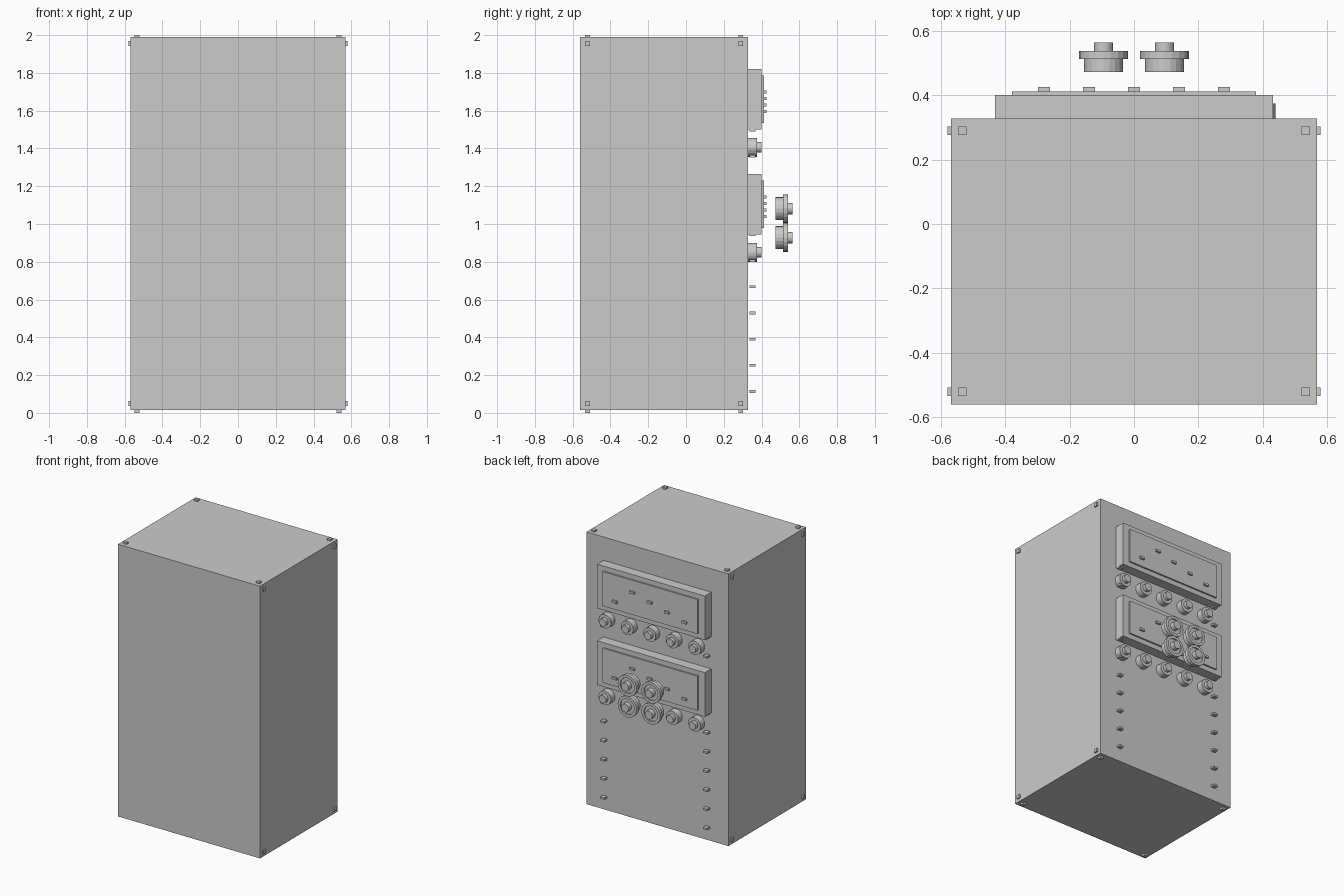
import bpy, bmesh, math
from mathutils import Matrix, Vector

cube = bpy.data.objects.get("Cube")
if cube:
    bpy.data.objects.remove(cube, do_unlink=True)

grey = bpy.data.materials.new("light_grey")
grey.use_nodes = True
color = (0.6, 0.6, 0.6, 1)
grey.diffuse_color = color
grey.node_tree.nodes["Principled BSDF"].inputs["Base Color"].default_value = color


def finish(name, bm):
    bmesh.ops.recalc_face_normals(bm, faces=bm.faces)
    mesh = bpy.data.meshes.new(name)
    bm.to_mesh(mesh)
    bm.free()
    mesh.materials.append(grey)
    obj = bpy.data.objects.new(name, mesh)
    bpy.context.collection.objects.link(obj)
    return obj


def add_box(bm, center, size):
    m = Matrix.Translation(center) @ Matrix.Diagonal((*size, 1))
    bmesh.ops.create_cube(bm, size=1, matrix=m)


def box(name, center, size):
    bm = bmesh.new()
    add_box(bm, center, size)
    return finish(name, bm)


def lathe(name, x, z, profile, sides=20):
    """Spin (radius, y) points around an axis running along y."""
    bm = bmesh.new()
    verts = [bm.verts.new((r, y, 0)) for r, y in profile]
    edges = [bm.edges.new(pair) for pair in zip(verts, verts[1:])]
    bmesh.ops.spin(bm, geom=verts + edges, cent=(0, 0, 0), axis=(0, 1, 0),
                   angle=math.tau, steps=sides, use_duplicate=False)
    bmesh.ops.remove_doubles(bm, verts=bm.verts, dist=0.0005)
    bmesh.ops.translate(bm, verts=bm.verts, vec=Vector((x, 0, z)))
    return finish(name, bm)


# Cabinet
box("cabinet", (0, -0.117, 1.002), (1.14, 0.89, 1.975))

# Corner pads on the top, bottom and both sides
bm = bmesh.new()
for y in (-0.522, 0.29):
    for sx in (-1, 1):
        for z in (0.0075, 1.994):
            add_box(bm, (sx * 0.534, y, z), (0.026, 0.026, 0.015))
        for z in (0.05, 1.955):
            add_box(bm, (sx * 0.574, y, z), (0.014, 0.026, 0.026))
finish("corner_pads", bm)

# Two control modules, each with a faceplate, buttons and a row of knobs
BUTTONS = {-0.28: -0.065, -0.14: -0.03, 0: 0.005, 0.14: 0.04, 0.28: -0.065}
SMALL_KNOB = [(0, 0.328), (0.05, 0.328), (0.05, 0.375),
              (0.028, 0.375), (0.028, 0.4), (0, 0.4)]
for tag, z in (("upper", 1.66), ("lower", 1.104)):
    box(tag + "_module", (0, 0.364, z), (0.865, 0.074, 0.32))
    box(tag + "_faceplate", (0, 0.406, z), (0.76, 0.014, 0.25))
    bm = bmesh.new()
    for x, dz in BUTTONS.items():
        add_box(bm, (x, 0.419, z + dz), (0.037, 0.015, 0.016))
    finish(tag + "_buttons", bm)
    for i in range(5):
        lathe(f"{tag}_knob_{i + 1}", 0.39 - 0.18 * i, z - 0.254, SMALL_KNOB)

# Two columns of pegs up the back panel
bm = bmesh.new()
for x in (-0.41, 0.415):
    for i in range(13):
        add_box(bm, (x, 0.352, 0.113 + 0.1385 * i), (0.034, 0.03, 0.014))
finish("pegs", bm)

# Four large flanged knobs standing in front of the lower module
LARGE_KNOB = [(0, 0.473), (0.061, 0.473), (0.061, 0.514), (0.076, 0.514),
              (0.076, 0.539), (0.056, 0.539), (0.056, 0.53),
              (0.03, 0.53), (0.03, 0.565), (0, 0.565)]
for side, x in (("right", -0.095), ("left", 0.095)):
    for level, z in (("bottom", 0.928), ("top", 1.081)):
        lathe(f"large_knob_{level}_{side}", x, z, LARGE_KNOB)
